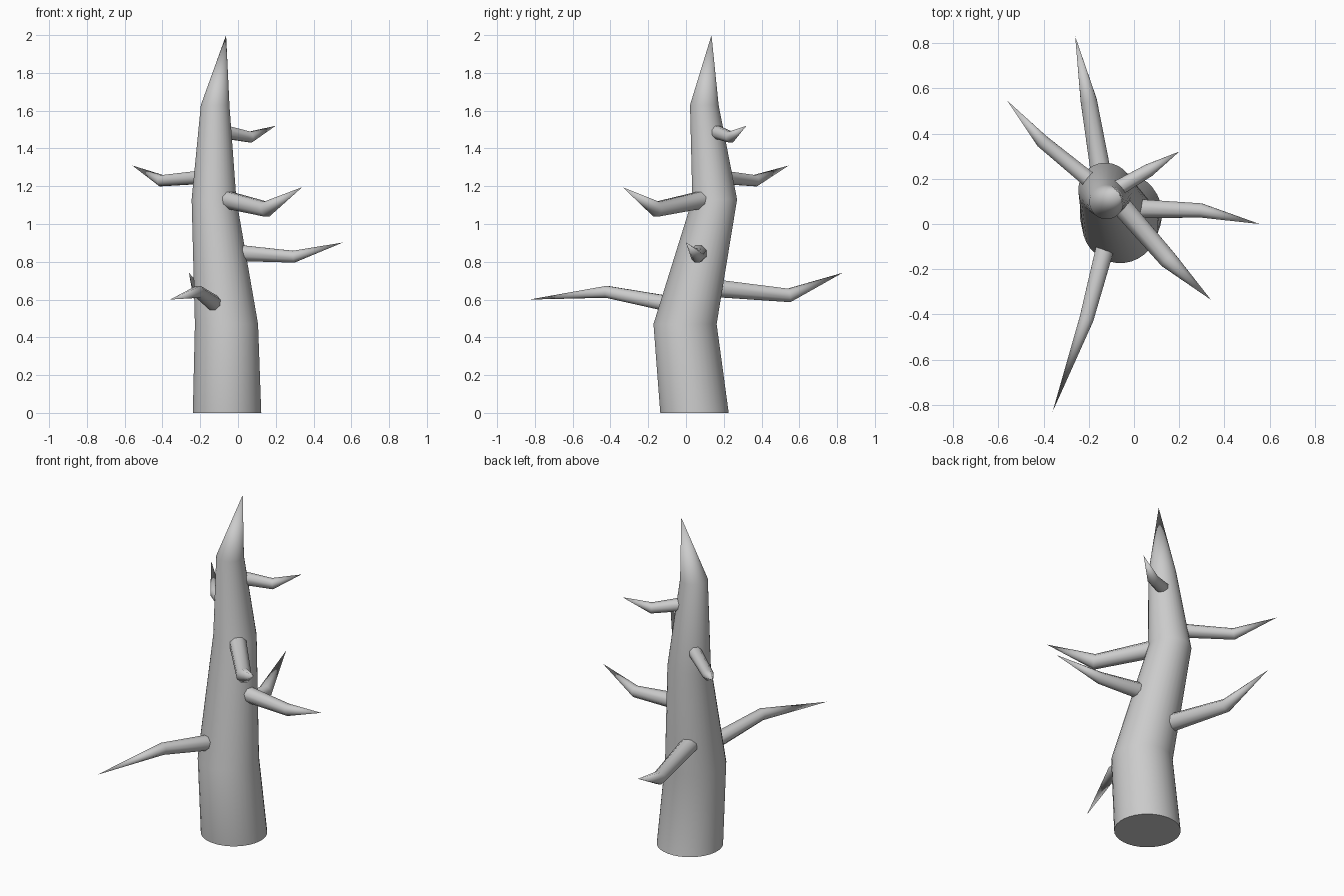
import bpy, bmesh, math
from mathutils import Vector

if "Cube" in bpy.data.objects:
    bpy.data.objects.remove(bpy.data.objects["Cube"])


def tapered(name, points, radii, sides, level=False):
    """Loft circular rings along a path and close it with a pointed tip."""
    pts = [Vector(p) for p in points]
    bm = bmesh.new()
    rings = []
    for i, r in enumerate(radii):
        if level:
            u, v = Vector((1, 0, 0)), Vector((0, 1, 0))
        else:
            d = (pts[i + 1] - pts[i]).normalized()
            if i > 0:
                d = (d + (pts[i] - pts[i - 1]).normalized()).normalized()
            u = Vector((0, 0, 1)).cross(d).normalized()
            v = d.cross(u)
        ring = []
        for k in range(sides):
            a = math.tau * (k + 0.5) / sides
            ring.append(bm.verts.new(pts[i] + r * (math.cos(a) * u + math.sin(a) * v)))
        rings.append(ring)
    tip = bm.verts.new(pts[-1])
    bm.faces.new(rings[0][::-1])
    for k in range(sides):
        n = (k + 1) % sides
        for a, b in zip(rings, rings[1:]):
            bm.faces.new((a[k], a[n], b[n], b[k]))
        bm.faces.new((rings[-1][k], rings[-1][n], tip))
    bmesh.ops.recalc_face_normals(bm, faces=bm.faces)
    mesh = bpy.data.meshes.new(name)
    bm.to_mesh(mesh)
    bm.free()
    obj = bpy.data.objects.new(name, mesh)
    bpy.context.collection.objects.link(obj)
    bpy.ops.object.select_all(action='DESELECT')
    obj.select_set(True)
    bpy.context.view_layer.objects.active = obj
    bpy.ops.object.shade_smooth_by_angle(angle=math.radians(50))
    return obj


# Crooked trunk with a pointed top
tapered("trunk",
        [(-0.058, 0.045, 0), (-0.061, -0.005, 0.47), (-0.127, 0.152, 1.13),
         (-0.121, 0.097, 1.63), (-0.063, 0.135, 2.0)],
        [0.182, 0.168, 0.119, 0.076], 32, level=True)

# Bent branches: root inside the trunk, elbow, tip, root and elbow radii
branches = {
    "branch_front": ((-0.10, 0.0, 0.56), (-0.21, -0.42, 0.641), (-0.36, -0.83, 0.60), 0.047, 0.034),
    "branch_back": ((-0.125, 0.10, 0.665), (-0.20, 0.545, 0.622), (-0.26, 0.83, 0.742), 0.052, 0.039),
    "branch_right": ((-0.08, 0.07, 0.852), (0.295, 0.06, 0.827), (0.555, 0.0, 0.902), 0.05, 0.034),
    "branch_front_right": ((-0.10, 0.13, 1.138), (0.15, -0.157, 1.078), (0.34, -0.335, 1.195), 0.05, 0.043),
    "branch_back_left": ((-0.13, 0.14, 1.253), (-0.405, 0.365, 1.229), (-0.56, 0.545, 1.31), 0.04, 0.032),
    "branch_back_right": ((-0.12, 0.13, 1.497), (0.065, 0.237, 1.46), (0.20, 0.32, 1.52), 0.04, 0.031),
}
for name, (root, elbow, tip, r0, r1) in branches.items():
    tapered(name, [root, elbow, tip], [r0, r1], 8)
